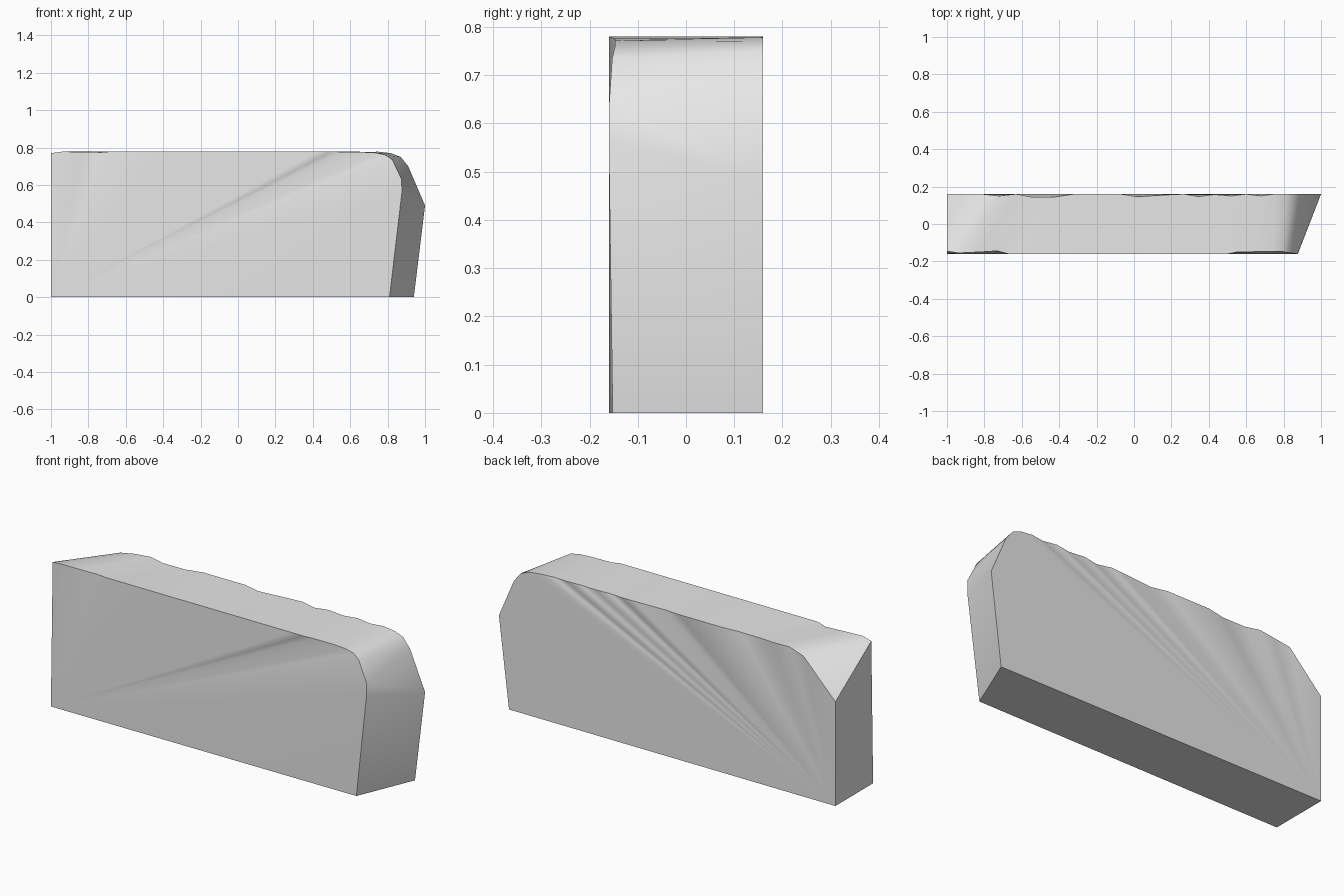
import bpy
import bmesh

if "Cube" in bpy.data.objects:
    bpy.data.objects.remove(bpy.data.objects["Cube"], do_unlink=True)

FRONT, BACK = -0.16, 0.16

stone = bpy.data.materials.new("light grey stone")
stone.use_nodes = True
grey = (0.8, 0.8, 0.8, 1)
stone.diffuse_color = grey
stone.node_tree.nodes["Principled BSDF"].inputs["Base Color"].default_value = grey

# Wavy back top edge: (x, how far the edge is worn inwards)
back_wear = [(-0.72, 0.01), (-0.63, 0), (-0.55, 0.015), (-0.42, 0.015),
             (-0.32, 0), (-0.07, 0), (0.02, 0.014), (0.2, 0.003), (0.27, 0),
             (0.35, 0.014), (0.43, 0.002), (0.52, 0.01), (0.6, 0), (0.68, 0.01)]
back = [(-1, BACK, 0.56), (-0.81, BACK, 0.755)]
back += [(x, BACK - w, 0.78 - w / 3) for x, w in back_wear]

# Front top edge, worn near both ends
front_wear = [(-0.94, 0.005), (-0.83, 0.01), (-0.73, 0.016), (-0.67, 0),
              (-0.34, 0), (-0.2, 0), (-0.04, 0), (0.1, 0), (0.22, 0),
              (0.35, 0), (0.43, 0), (0.5, 0), (0.55, 0.01), (0.66, 0.012)]
front = [(-1, FRONT + 0.015, 0.77)] * 2
front += [(x, FRONT + w, 0.78 - w / 3) for x, w in front_wear]

# Rounded slanting end, paired front and back
front += [(0.74, FRONT + 0.013, 0.772), (0.79, FRONT + 0.013, 0.76),
          (0.825, FRONT + 0.007, 0.735), (0.875, FRONT, 0.63),
          (0.876, FRONT, 0.56), (0.81, FRONT + 0.008, 0)]
back += [(0.75, BACK, 0.778), (0.82, BACK, 0.77), (0.87, BACK, 0.75),
         (0.91, BACK, 0.7), (1, BACK, 0.49), (0.94, BACK, 0)]
front_foot, back_foot = (-1, FRONT, 0), (-1, BACK, 0)

bm = bmesh.new()
made = {}


def vert(p):
    if p not in made:
        made[p] = bm.verts.new(p)
    return made[p]


def face(*points):
    verts = list(dict.fromkeys(vert(p) for p in points))
    if len(verts) > 2:
        bm.faces.new(verts)


# Top and end strip, with a fan on the front and on the back
for i in range(len(front) - 1):
    face(front[i], front[i + 1], back[i + 1], back[i])
    face(front_foot, front[i + 1], front[i])
    face(back_foot, back[i], back[i + 1])

# Flat end and underside
face(front_foot, front[0], back[0], back_foot)
face(front_foot, back_foot, back[-1], front[-1])
bmesh.ops.recalc_face_normals(bm, faces=bm.faces)

mesh = bpy.data.meshes.new("stone_block")
bm.to_mesh(mesh)
bm.free()
mesh.materials.append(stone)
block = bpy.data.objects.new("stone_block", mesh)
bpy.context.collection.objects.link(block)
bpy.ops.object.select_all(action='DESELECT')
block.select_set(True)
bpy.context.view_layer.objects.active = block
bpy.ops.object.shade_smooth_by_angle(angle=0.7)
